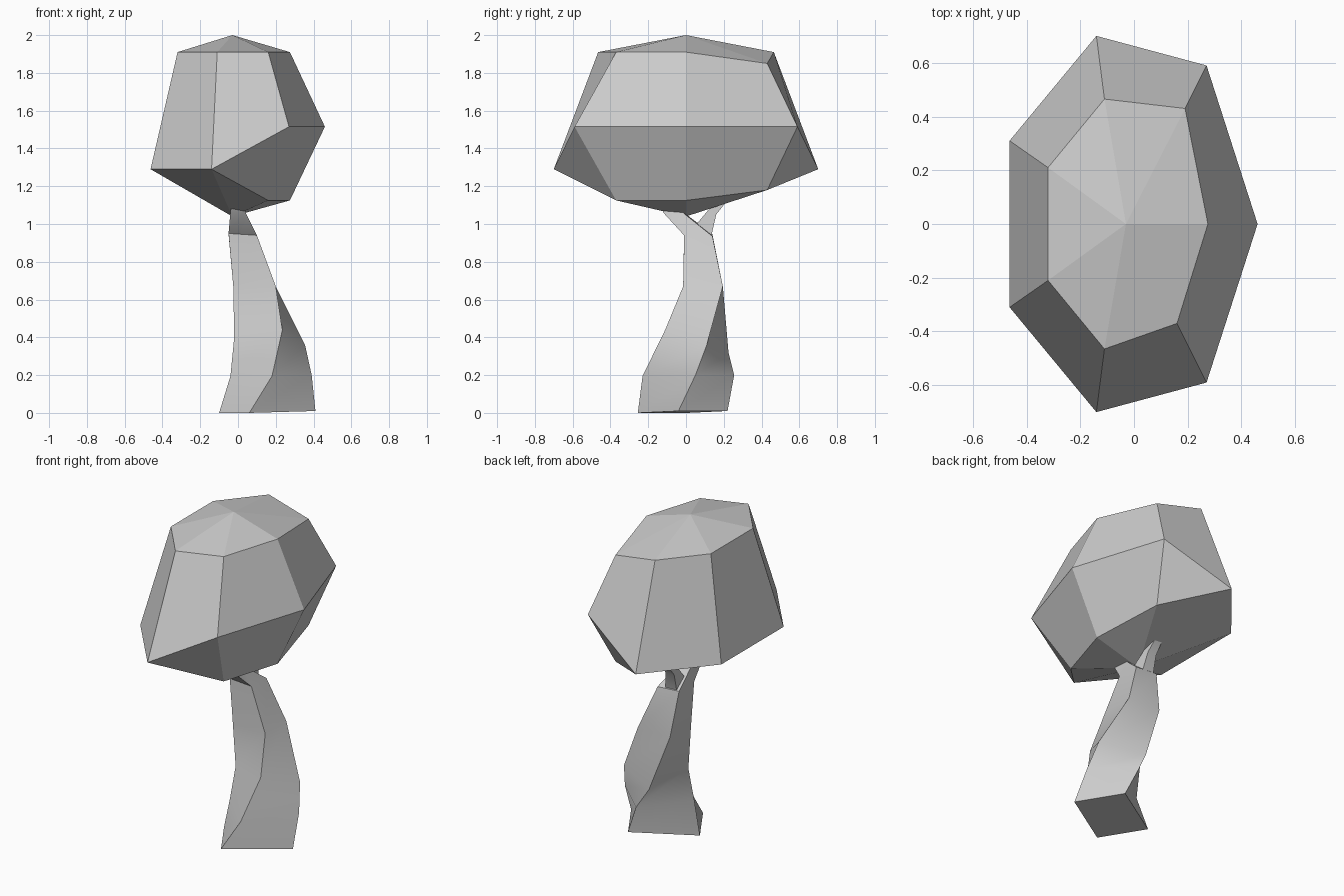
import bpy, bmesh

if "Cube" in bpy.data.objects:
    bpy.data.objects.remove(bpy.data.objects["Cube"])


def finish(name, bm):
    bmesh.ops.recalc_face_normals(bm, faces=bm.faces[:])
    mesh = bpy.data.meshes.new(name)
    bm.to_mesh(mesh)
    bm.free()
    obj = bpy.data.objects.new(name, mesh)
    bpy.context.collection.objects.link(obj)
    return obj


def loft(name, rings):
    """Skin four-sided rings into a capped tube with smooth sides."""
    bm = bmesh.new()
    loops = [[bm.verts.new(p) for p in ring] for ring in rings]
    for lo, hi in zip(loops, loops[1:]):
        for i in range(4):
            j = (i + 1) % 4
            bm.faces.new((lo[i], lo[j], hi[j], hi[i]))
    bm.faces.new(loops[0][::-1])
    bm.faces.new(loops[-1])
    obj = finish(name, bm)
    bpy.ops.object.select_all(action='DESELECT')
    obj.select_set(True)
    bpy.context.view_layer.objects.active = obj
    bpy.ops.object.shade_smooth_by_angle(angle=0.6)


def section(a, b, d):
    """Parallelogram ring from its front, right and left corners."""
    c = tuple(b[k] + d[k] - a[k] for k in range(3))
    return [a, b, c, d]


# Twisting trunk, leaning forward into the crown
loft("trunk", [
    section((.06, -.255, 0), (.41, -.04, .01), (-.10, .005, 0)),
    section((.18, -.23, .195), (.39, .05, .20), (-.04, -.025, .195)),
    section((.235, -.11, .44), (.355, .11, .36), (-.02, .005, .40)),
    section((.20, -.015, .67), (.20, .195, .67), (-.025, -.015, .67)),
    section((.10, -.01, .94), (.10, .14, .935), (-.05, -.01, .95)),
    section((.04, -.12, 1.06), (.04, -.01, 1.055), (-.04, -.12, 1.065)),
    section((.03, -.14, 1.12), (.03, -.05, 1.12), (-.03, -.14, 1.12)),
])

# Short side branch at the back
loft("branch", [
    section((.05, .04, .98), (.05, .13, .92), (-.03, .04, .98)),
    section((.03, .115, 1.07), (.03, .16, 1.05), (-.03, .115, 1.07)),
    section((.02, .18, 1.14), (.02, .215, 1.12), (-.03, .18, 1.14)),
])

# Faceted crown: seven-sided rings, lower ring only on the right side
bm = bmesh.new()
mid = [bm.verts.new(p) for p in [
    (.46, 0, 1.515), (.27, .59, 1.515), (-.14, .70, 1.29), (-.463, .31, 1.29),
    (-.463, -.31, 1.29), (-.14, -.70, 1.29), (.27, -.59, 1.515)]]
top = [bm.verts.new(p) for p in [
    (.275, 0, 1.91), (.19, .43, 1.85), (-.11, .465, 1.91), (-.32, .21, 1.91),
    (-.32, -.21, 1.91), (-.11, -.465, 1.91), (.16, -.37, 1.91)]]
low = {i: bm.verts.new(p) for i, p in [
    (0, (.275, 0, 1.125)), (1, (.19, .43, 1.18)), (6, (.16, -.37, 1.125))]}
peak = bm.verts.new((-.03, 0, 2))
base = bm.verts.new((-.03, 0, 1.04))
for i in range(7):
    j = (i + 1) % 7
    bm.faces.new((mid[i], mid[j], top[j], top[i]))
    bm.faces.new((top[i], top[j], peak))
    bm.faces.new((low.get(j, mid[j]), low.get(i, mid[i]), base))
    # Side faces joining the partial lower ring to the middle ring
    skirt = [low[k] for k in (i, j) if k in low]
    if skirt:
        bm.faces.new([mid[j], mid[i]] + skirt)
finish("crown", bm)
